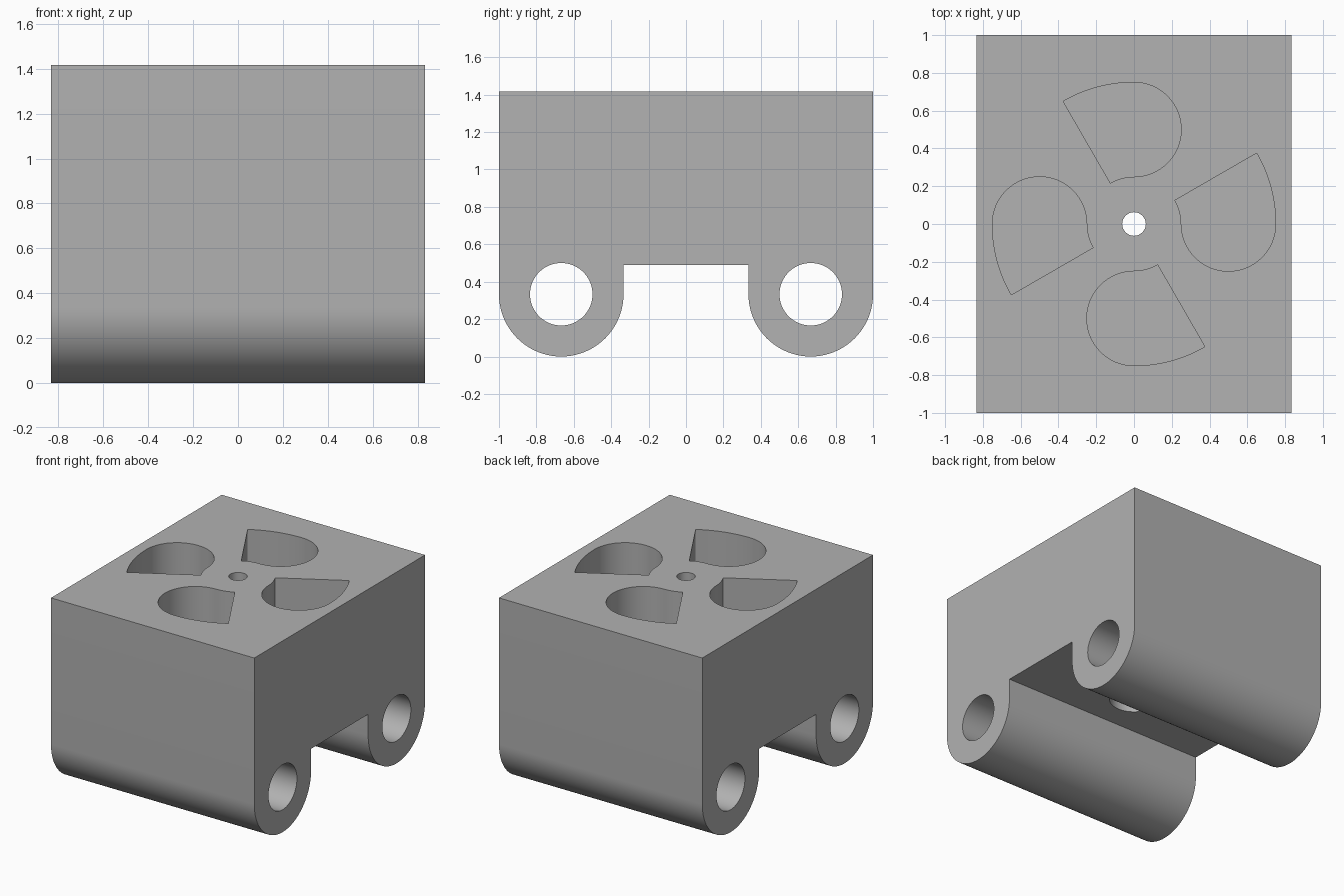
import bpy
import bmesh
from math import cos, sin, pi, radians
from mathutils import Matrix, Vector

if "Cube" in bpy.data.objects:
    bpy.data.objects.remove(bpy.data.objects["Cube"], do_unlink=True)

WIDTH, HEIGHT = 1.667, 1.417
LEG_Y, LEG_R, BORE_R = 0.667, 0.333, 0.167
NOTCH_Z = 0.49
POCKET_DEPTH = 0.5

grey = bpy.data.materials.new("plain grey")
grey.use_nodes = True
colour = (0.445, 0.445, 0.445, 1)
grey.diffuse_color = colour
grey.node_tree.nodes["Principled BSDF"].inputs["Base Color"].default_value = colour


def arc(cx, cy, r, start, end, steps):
    """Points along an arc, angles in degrees."""
    angles = [radians(start + (end - start) * i / steps) for i in range(steps + 1)]
    return [(cx + r * cos(a), cy + r * sin(a)) for a in angles]


def prism(name, outline, low, high, matrix=Matrix()):
    """Extrude a flat outline from low to high along its local z."""
    bm = bmesh.new()
    face = bm.faces.new([bm.verts.new((x, y, low)) for x, y in outline])
    result = bmesh.ops.extrude_face_region(bm, geom=[face])
    top = [v for v in result["geom"] if isinstance(v, bmesh.types.BMVert)]
    bmesh.ops.translate(bm, verts=top, vec=Vector((0, 0, high - low)))
    bmesh.ops.recalc_face_normals(bm, faces=bm.faces)
    bm.transform(matrix)
    mesh = bpy.data.meshes.new(name)
    bm.to_mesh(mesh)
    bm.free()
    mesh.materials.append(grey)
    obj = bpy.data.objects.new(name, mesh)
    bpy.context.collection.objects.link(obj)
    return obj


def circle(cx, cy, r, steps=64):
    return arc(cx, cy, r, 0, 360, steps)[:-1]


def cut(target, cutter):
    """Subtract the cutter, then discard it."""
    cutter.hide_render = True
    mod = target.modifiers.new("cut", "BOOLEAN")
    mod.operation = "DIFFERENCE"
    mod.solver = "EXACT"
    mod.object = cutter
    bpy.context.view_layer.objects.active = target
    bpy.ops.object.modifier_apply(modifier=mod.name)
    bpy.data.objects.remove(cutter, do_unlink=True)


# Local x, y, z of the side profile become world y, z, x
side = Matrix(((0, 0, 1, 0), (1, 0, 0, 0), (0, 1, 0, 0), (0, 0, 0, 1)))

# Block with two round-ended legs
profile = [(1, HEIGHT), (-1, HEIGHT)]
profile += arc(-LEG_Y, LEG_R, LEG_R, 180, 360, 40)
profile += [(LEG_R - LEG_Y * 1, NOTCH_Z), (LEG_Y - LEG_R, NOTCH_Z)]
profile += arc(LEG_Y, LEG_R, LEG_R, 180, 360, 40)
body = prism("bracket_body", profile, -WIDTH / 2, WIDTH / 2, side)

# Cross bores through the legs
for y in (-LEG_Y, LEG_Y):
    cut(body, prism("leg_bore", circle(y, LEG_R, BORE_R), -1, 1, side))

# Central screw hole, widened underneath
cut(body, prism("screw_hole", circle(0, 0, 0.0625, 32), 0.3, HEIGHT + 0.1))
cut(body, prism("screw_recess", circle(0, 0, BORE_R), 0.3, NOTCH_Z + 0.33))

# Four blind pockets: a half round joined to a ring sector
pocket = arc(0.5, 0, 0.25, 180, 360, 32)
pocket += arc(0, 0, 0.75, 0, 30, 10)[1:]
pocket += arc(0, 0, 0.25, 30, 0, 6)[:-1]
for i in range(4):
    turn = Matrix.Rotation(i * pi / 2, 4, "Z")
    cut(body, prism("pocket", pocket, HEIGHT - POCKET_DEPTH, HEIGHT + 0.1, turn))

bpy.ops.object.select_all(action="DESELECT")
body.select_set(True)
bpy.context.view_layer.objects.active = body
bpy.ops.object.shade_smooth_by_angle(angle=radians(30))
